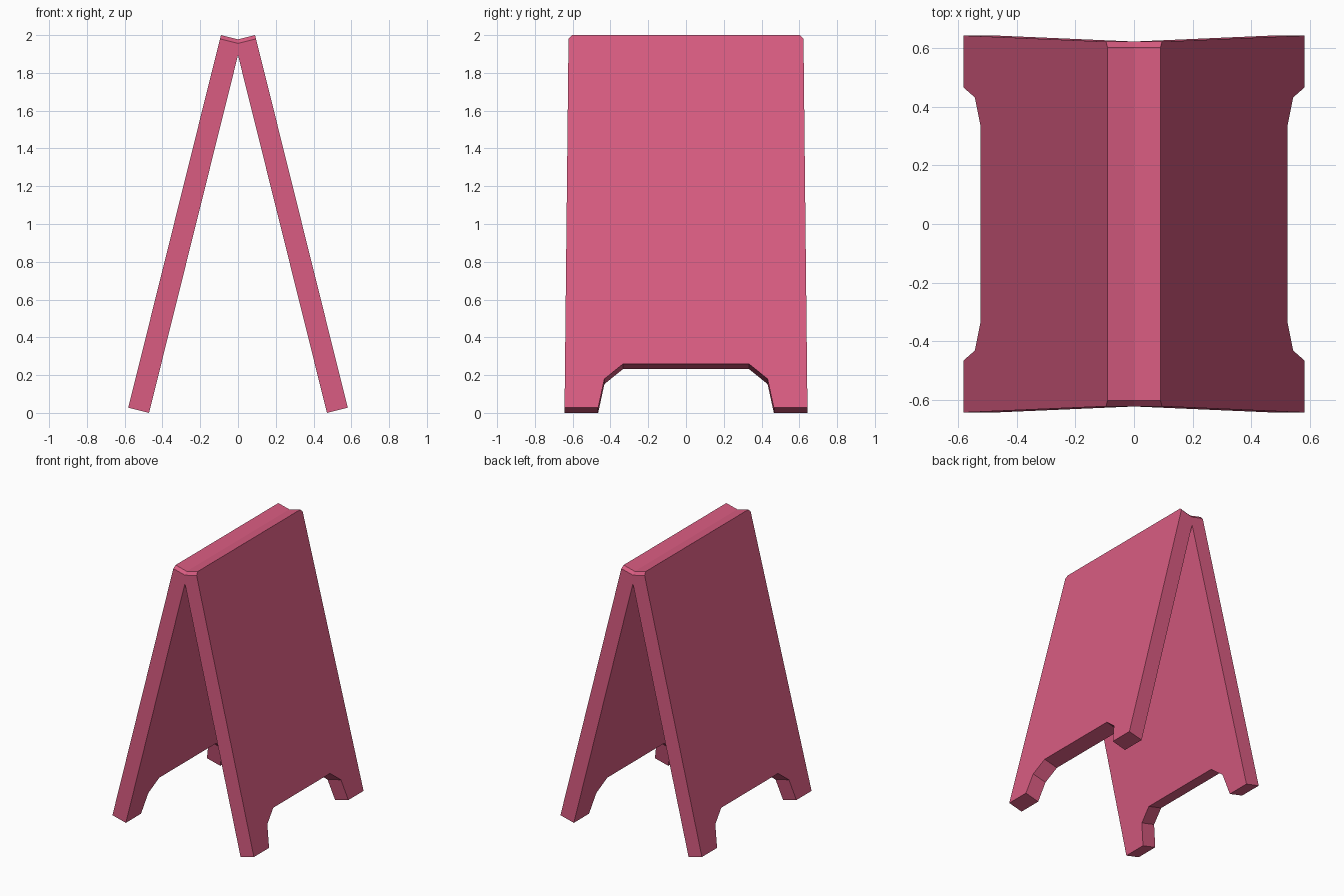
import bpy, bmesh
from mathutils import Vector

cube = bpy.data.objects.get("Cube")
if cube:
    bpy.data.objects.remove(cube, do_unlink=True)

# Material
pink = bpy.data.materials.new("rose_pink")
pink.use_nodes = True
colour = (0.69, 0.107, 0.22, 1)
pink.diffuse_color = colour
pink.node_tree.nodes["Principled BSDF"].inputs["Base Color"].default_value = colour

FOOT_X, FOOT_Z, LEAN = 0.581, 0.0275, 0.2487
THICKNESS = Vector((-0.11, 0, -0.0275))

# Half outline of a board (y, z): arch cutout, foot, side, chamfered top corner
half = [(0.333, 0.26), (0.432, 0.18), (0.465, FOOT_Z), (0.643, FOOT_Z),
        (0.622, 1.98), (0.602, 2.0)]
outline = half + [(-y, z) for y, z in reversed(half)]


def lean(y, z):
    """Place an outline point on the sloping outer face."""
    return Vector((FOOT_X - LEAN * (z - FOOT_Z), y, z))


# Leaning board, extruded inward and trimmed at the hinge plane
bm = bmesh.new()
outer = [bm.verts.new(lean(y, z)) for y, z in outline]
inner = [bm.verts.new(v.co + THICKNESS) for v in outer]
bm.faces.new(outer)
bm.faces.new(list(reversed(inner)))
for i in range(len(outer)):
    j = (i + 1) % len(outer)
    bm.faces.new((outer[i], inner[i], inner[j], outer[j]))
bmesh.ops.recalc_face_normals(bm, faces=bm.faces)
bmesh.ops.bisect_plane(bm, geom=bm.verts[:] + bm.edges[:] + bm.faces[:],
                       plane_co=(0, 0, 0), plane_no=(1, 0, 0), clear_inner=True)

mesh = bpy.data.meshes.new("folding_sign_boards")
bm.to_mesh(mesh)
bm.free()
mesh.materials.append(pink)
boards = bpy.data.objects.new("folding_sign_boards", mesh)
bpy.context.collection.objects.link(boards)

# Opposite board, joined at the hinge
mirror = boards.modifiers.new("opposite_board", 'MIRROR')
mirror.use_axis = (True, False, False)
mirror.use_clip = True
mirror.merge_threshold = 0.001
